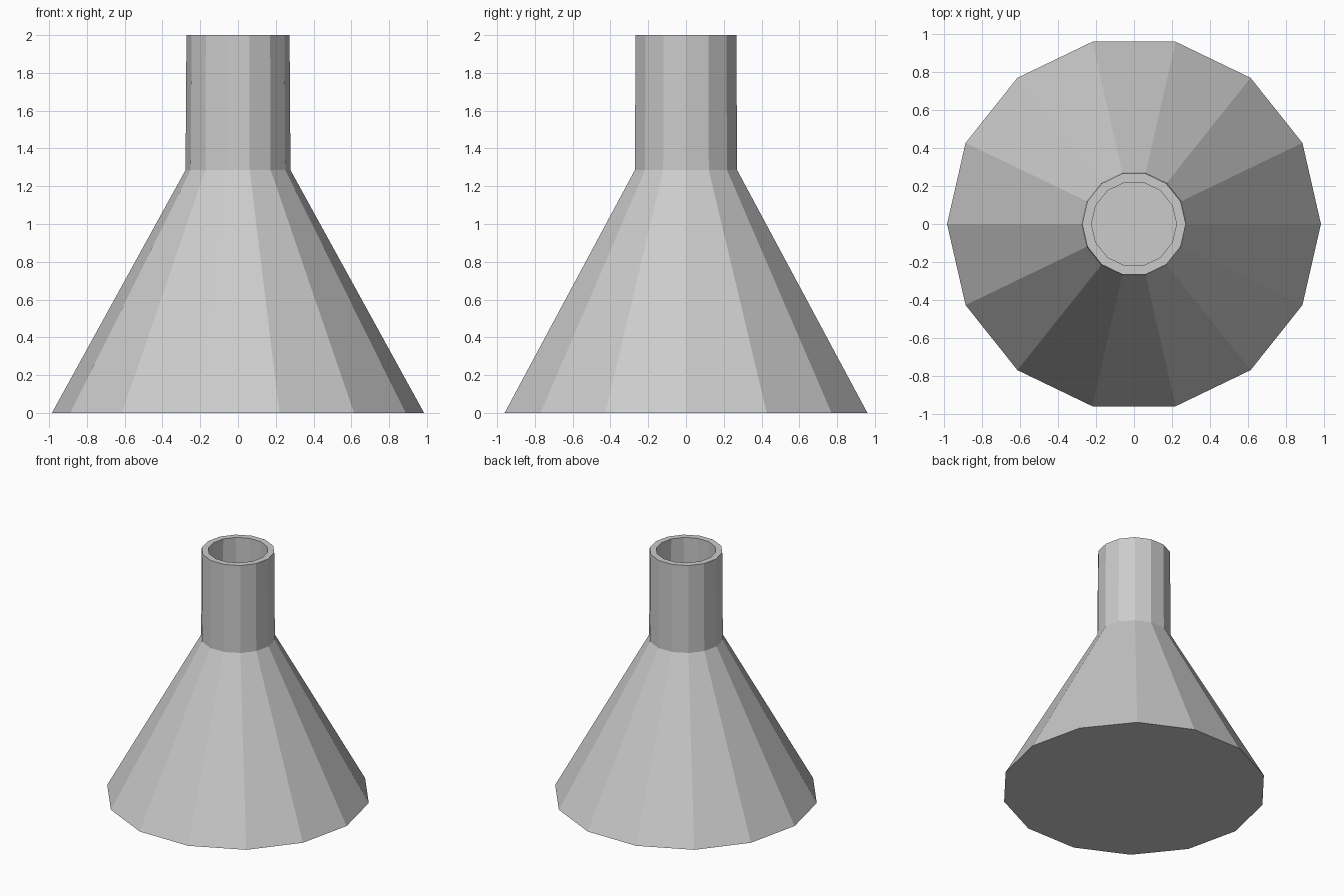
import bpy
import bmesh
from math import cos, sin, tau

cube = bpy.data.objects.get("Cube")
if cube:
    bpy.data.objects.remove(cube, do_unlink=True)

SIDES = 14

# One plain grey for the whole vessel
GREY = (0.6, 0.6, 0.6, 1.0)
grey = bpy.data.materials.new("plain grey")
grey.use_nodes = True
grey.diffuse_color = GREY
grey.node_tree.nodes["Principled BSDF"].inputs["Base Color"].default_value = GREY


def lathe(name, profile, material):
    """Turn (radius, height) points into a faceted solid capped at both ends."""
    bm = bmesh.new()
    rings = [
        [bm.verts.new((r * cos(tau * i / SIDES), r * sin(tau * i / SIDES), z))
         for i in range(SIDES)]
        for r, z in profile
    ]
    for low, high in zip(rings, rings[1:]):
        for i in range(SIDES):
            j = (i + 1) % SIDES
            bm.faces.new((low[i], low[j], high[j], high[i]))
    bm.faces.new(rings[0][::-1])
    bm.faces.new(rings[-1])
    bmesh.ops.recalc_face_normals(bm, faces=bm.faces)
    mesh = bpy.data.meshes.new(name)
    bm.to_mesh(mesh)
    bm.free()
    mesh.materials.append(material)
    obj = bpy.data.objects.new(name, mesh)
    bpy.context.collection.objects.link(obj)
    return obj


# Conical body, straight neck, rim, then the hollow inside down to its floor
lathe("flask", [
    (0.985, 0.0),    # base
    (0.278, 1.285),  # shoulder
    (0.273, 2.0),    # outer rim
    (0.224, 2.0),    # inner rim
    (0.226, 1.273),  # inner shoulder
    (0.9, 0.05),     # inner floor
], grey)
